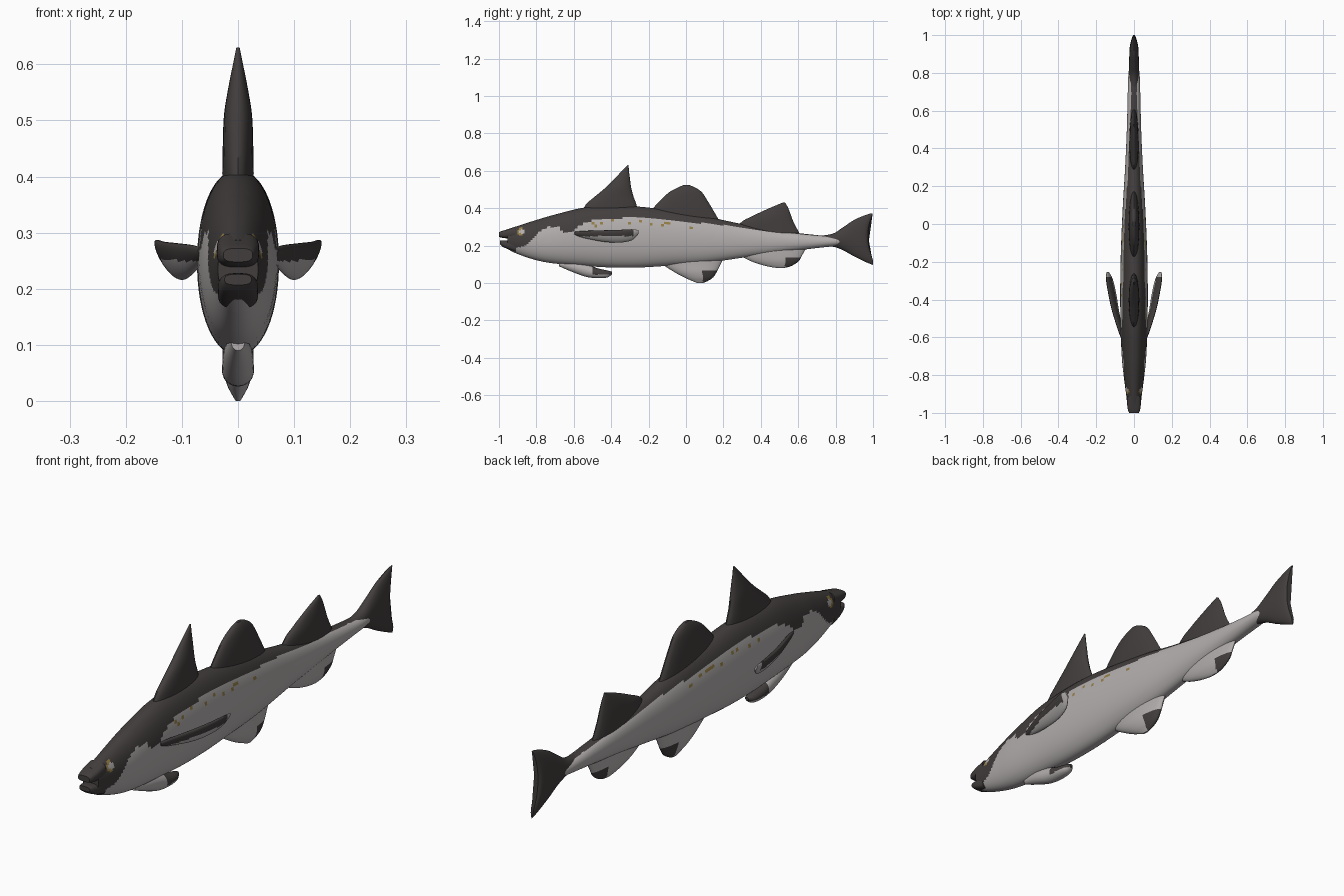
import bpy, bmesh, math, random
from mathutils import Vector

if "Cube" in bpy.data.objects:
    bpy.data.objects.remove(bpy.data.objects["Cube"])

random.seed(4)


def material(name, rgb):
    m = bpy.data.materials.new(name)
    m.diffuse_color = (*rgb, 1)
    m.use_nodes = True
    m.node_tree.nodes["Principled BSDF"].inputs["Base Color"].default_value = m.diffuse_color
    return m


MATS = [material("dark back", (0.055, 0.048, 0.047)),
        material("pale belly", (0.46, 0.43, 0.43)),
        material("tan fleck", (0.30, 0.21, 0.06))]
DARK, PALE, TAN = 0, 1, 2


def smooth_stations(st, sub):
    """Catmull-Rom interpolation between stations."""
    out = []
    for i in range(len(st) - 1):
        p = [Vector(st[max(0, min(len(st) - 1, i + k))]) for k in (-1, 0, 1, 2)]
        for j in range(sub):
            t = j / sub
            out.append(0.5 * (2 * p[1] + (p[2] - p[0]) * t
                              + (2 * p[0] - 5 * p[1] + 4 * p[2] - p[3]) * t ** 2
                              + (3 * p[1] - p[0] - 3 * p[2] + p[3]) * t ** 3))
    return out + [Vector(st[-1])]


def make(name, rings, colour, angle=40):
    """Skin a list of rings, cap both ends and colour faces by a rule."""
    bm = bmesh.new()
    loops = [[bm.verts.new(p) for p in r] for r in rings]
    n = len(loops[0])
    for a, b in zip(loops, loops[1:]):
        for i in range(n):
            bm.faces.new((a[i], a[(i + 1) % n], b[(i + 1) % n], b[i]))
    bm.faces.new(loops[0])
    bm.faces.new(loops[-1])
    bmesh.ops.recalc_face_normals(bm, faces=bm.faces)
    for f in bm.faces:
        f.material_index = colour(f.calc_center_median())
    me = bpy.data.meshes.new(name)
    bm.to_mesh(me)
    bm.free()
    for m in MATS:
        me.materials.append(m)
    ob = bpy.data.objects.new(name, me)
    bpy.context.collection.objects.link(ob)
    bpy.ops.object.select_all(action='DESELECT')
    ob.select_set(True)
    bpy.context.view_layer.objects.active = ob
    bpy.ops.object.shade_smooth_by_angle(angle=math.radians(angle))
    return ob


def loft(name, st, colour, axis='Y', n=24, sub=4, power=2.0):
    """Stations are (position, low, high, half width) along y or z."""
    rings = []
    for pos, lo, hi, hw in smooth_stations(st, sub):
        ring = []
        for i in range(n):
            a = 2 * math.pi * i / n
            c, s = [math.copysign(abs(v) ** (2 / power), v) for v in (math.cos(a), math.sin(a))]
            across = (lo + hi) / 2 + (hi - lo) / 2 * s
            ring.append((hw * c, pos, across) if axis == 'Y' else (hw * c, across, pos))
        rings.append(ring)
    return make(name, rings, colour)


# Wavy line between the dark back and the pale belly, as (y, z)
LINE = [(-1, .17), (-.93, .185), (-.86, .20), (-.82, .24), (-.79, .27), (-.74, .30),
        (-.68, .30), (-.66, .275), (-.6, .27), (-.57, .31), (-.5, .335), (-.3, .35),
        (-.1, .335), (.2, .31), (.4, .28), (.6, .262), (.84, .24)]


def line_z(y):
    for (a, za), (b, zb) in zip(LINE, LINE[1:]):
        if y <= b:
            return za + (zb - za) * (y - a) / (b - a)
    return LINE[-1][1]


def body_colour(c):
    eye = math.hypot(c.y + .875, c.z - .275)
    if eye < .014:
        return PALE
    if eye < .024 and c.y < -.87:
        return TAN
    below = line_z(c.y) - c.z
    if -.5 < c.y < .05 and .008 < below < .035 and random.random() < .13:
        return TAN
    return PALE if below > 0 else DARK


def dark(c):
    return DARK


# Body
loft("body", [(-.955, .182, .287, .036), (-.9, .155, .305, .042), (-.8, .122, .337, .055),
              (-.7, .104, .366, .065), (-.55, .092, .402, .071), (-.4, .083, .412, .073),
              (-.25, .083, .408, .072), (-.1, .092, .39, .068), (.1, .107, .357, .059),
              (.3, .135, .315, .047), (.5, .162, .28, .038), (.7, .187, .256, .033),
              (.8, .198, .249, .029), (.845, .208, .242, .018)],
     body_colour, n=64, sub=10, power=2.1)

# Jaws with an open mouth between them
loft("upper_jaw", [(-1, .248, .272, .026), (-.985, .242, .278, .032), (-.95, .238, .288, .037),
                   (-.91, .235, .299, .038)], dark, power=3)
loft("lower_jaw", [(-.995, .207, .226, .024), (-.98, .194, .228, .03), (-.95, .18, .226, .035),
                   (-.91, .165, .225, .036)], dark, power=3)

# Three back fins, stacked upward as (z, front, rear, half width)
loft("front_dorsal_fin", [(.37, -.56, -.255, .028), (.42, -.535, -.265, .028), (.46, -.49, -.28, .027),
                          (.51, -.43, -.293, .025), (.56, -.38, -.3, .017), (.6, -.342, -.305, .009),
                          (.63, -.313, -.307, .003)], dark, 'Z')
loft("middle_dorsal_fin", [(.33, -.19, .18, .028), (.39, -.18, .145, .028), (.44, -.14, .115, .026),
                           (.485, -.09, .085, .021), (.51, -.045, .05, .014), (.523, -.015, .02, .006)],
     dark, 'Z')
loft("rear_dorsal_fin", [(.25, .27, .615, .025), (.32, .29, .578, .024), (.36, .36, .562, .02),
                         (.4, .445, .547, .012), (.43, .518, .53, .004)], dark, 'Z')

# Two belly fins behind the middle, with dark rear tips
loft("front_anal_fin", [(.15, -.18, .21, .03), (.10, -.125, .185, .028), (.06, -.065, .165, .027),
                        (.03, -.01, .145, .02), (.01, .035, .115, .01), (0, .06, .09, .004)],
     lambda c: DARK if c.y > .09 and c.z < .068 else PALE, 'Z', n=40, sub=5)
loft("rear_anal_fin", [(.2, .26, .65, .025), (.15, .29, .622, .024), (.12, .34, .605, .021),
                       (.1, .395, .58, .015), (.086, .45, .55, .008), (.08, .49, .52, .003)],
     lambda c: DARK if c.y > .53 and c.z < .138 else PALE, 'Z', n=40, sub=5)

# Pelvic fin under the throat
loft("pelvic_fin", [(-.68, .09, .12, .012), (-.6, .056, .115, .025), (-.53, .032, .1, .028),
                    (-.47, .026, .078, .028), (-.42, .03, .067, .022), (-.395, .048, .06, .008)],
     lambda c: DARK if c.y > -.5 and c.z > .045 else PALE, n=32)

# Tail fin with a hollow trailing edge
tail = loft("tail_fin", [(.68, .195, .25, .022), (.78, .195, .262, .026), (.84, .175, .298, .026),
                         (.9, .143, .335, .025), (.95, .117, .358, .023), (.985, .102, .371, .018),
                         (1.0, .096, .373, .009)], dark, n=32)
for v in tail.data.vertices:
    k = max(0, (v.co.y - .85) / .15)
    v.co.y -= .028 * k * max(0, 1 - ((v.co.z - .25) / .125) ** 2)

# Pectoral fins: leaning paddles on both sides, as (y, x, z, half height, half thickness)
PADDLE = [(-.6, .064, .264, .01, .006), (-.55, .076, .26, .02, .01), (-.45, .1, .252, .033, .013),
          (-.36, .117, .25, .038, .013), (-.29, .131, .258, .033, .01), (-.255, .139, .272, .012, .004)]
lean = math.radians(28)
for side, label in ((-1, "left"), (1, "right")):
    rings = []
    for y, x, z, h, t in smooth_stations(PADDLE, 5):
        ring = []
        for i in range(28):
            a = 2 * math.pi * i / 28
            u, w = t * math.cos(a), h * math.sin(a)
            ring.append((side * (x + u * math.cos(lean) + w * math.sin(lean)), y,
                         z - u * math.sin(lean) + w * math.cos(lean)))
        rings.append(ring)
    make(label + "_pectoral_fin", rings,
         lambda c: DARK if c.z > .25 and c.y < -.28 else PALE)
